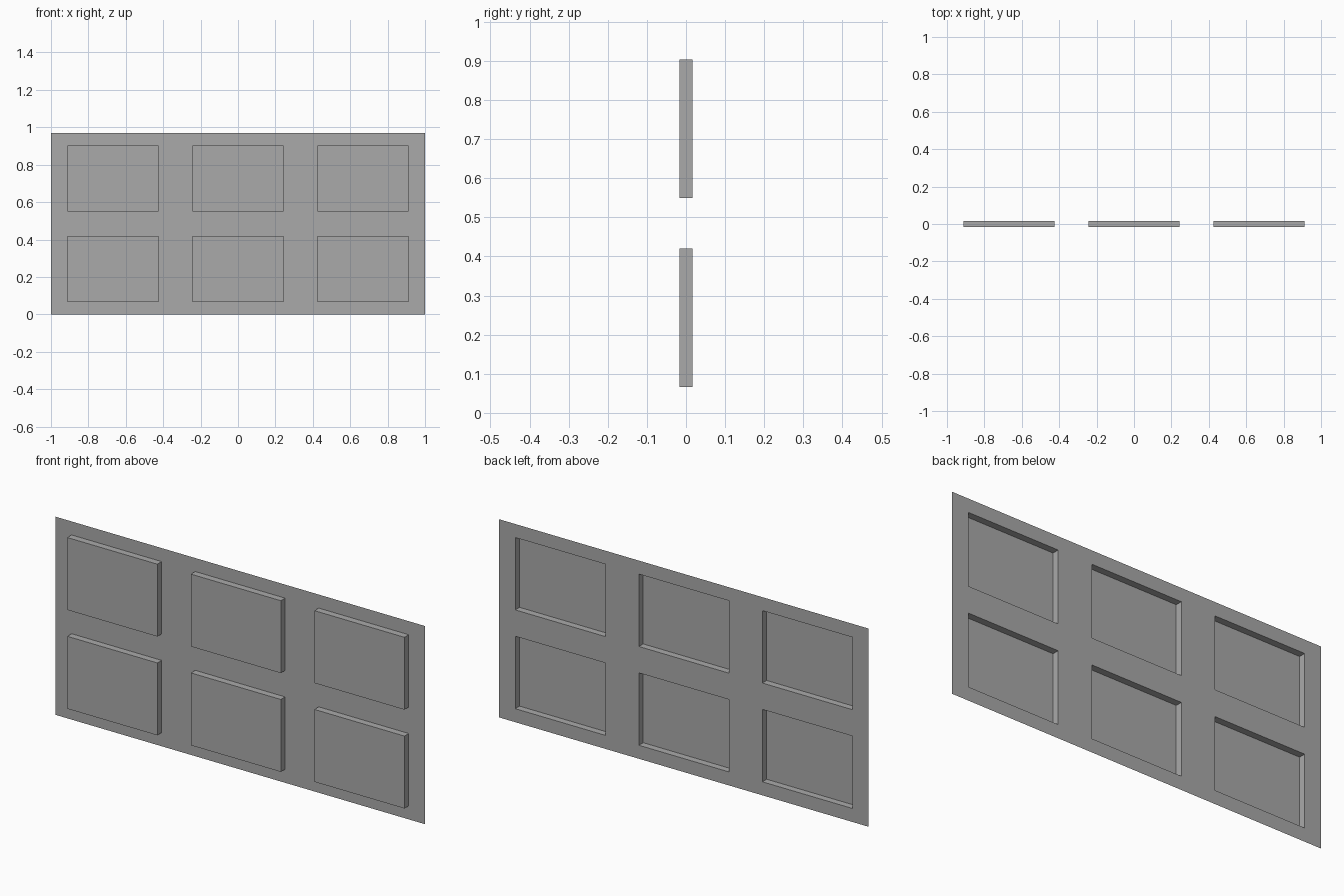
import bpy
import bmesh

cube = bpy.data.objects.get("Cube")
if cube:
    bpy.data.objects.remove(cube, do_unlink=True)

# Grid lines of the sheet; every odd cell in both directions is a panel
XS = [-1, -0.912, -0.425, -0.243, 0.243, 0.425, 0.912, 1]
ZS = [0, 0.066, 0.42, 0.549, 0.903, 0.969]
HALF_DEPTH = 0.0166

grey = bpy.data.materials.new("grey")
grey.use_nodes = True
colour = (0.4, 0.4, 0.4, 1)
grey.diffuse_color = colour
grey.node_tree.nodes["Principled BSDF"].inputs["Base Color"].default_value = colour

# Flat backing sheet, facing the front
bm = bmesh.new()
verts = [[bm.verts.new((x, HALF_DEPTH, z)) for z in ZS] for x in XS]
panels = []
for i in range(len(XS) - 1):
    for j in range(len(ZS) - 1):
        face = bm.faces.new((verts[i][j], verts[i + 1][j],
                             verts[i + 1][j + 1], verts[i][j + 1]))
        if i % 2 and j % 2:
            panels.append(face)

# Press the panels forward, leaving the back hollow
raised = bmesh.ops.extrude_discrete_faces(bm, faces=[])["faces"]
raised = bmesh.ops.extrude_face_region(bm, geom=panels)["geom"]
bmesh.ops.translate(bm, vec=(0, -2 * HALF_DEPTH, 0),
                    verts=[g for g in raised if isinstance(g, bmesh.types.BMVert)])
bmesh.ops.delete(bm, geom=[f for f in panels if f.is_valid], context="FACES_ONLY")

mesh = bpy.data.meshes.new("panelled_sheet")
bm.to_mesh(mesh)
bm.free()
mesh.materials.append(grey)
sheet = bpy.data.objects.new("panelled_sheet", mesh)
bpy.context.scene.collection.objects.link(sheet)
